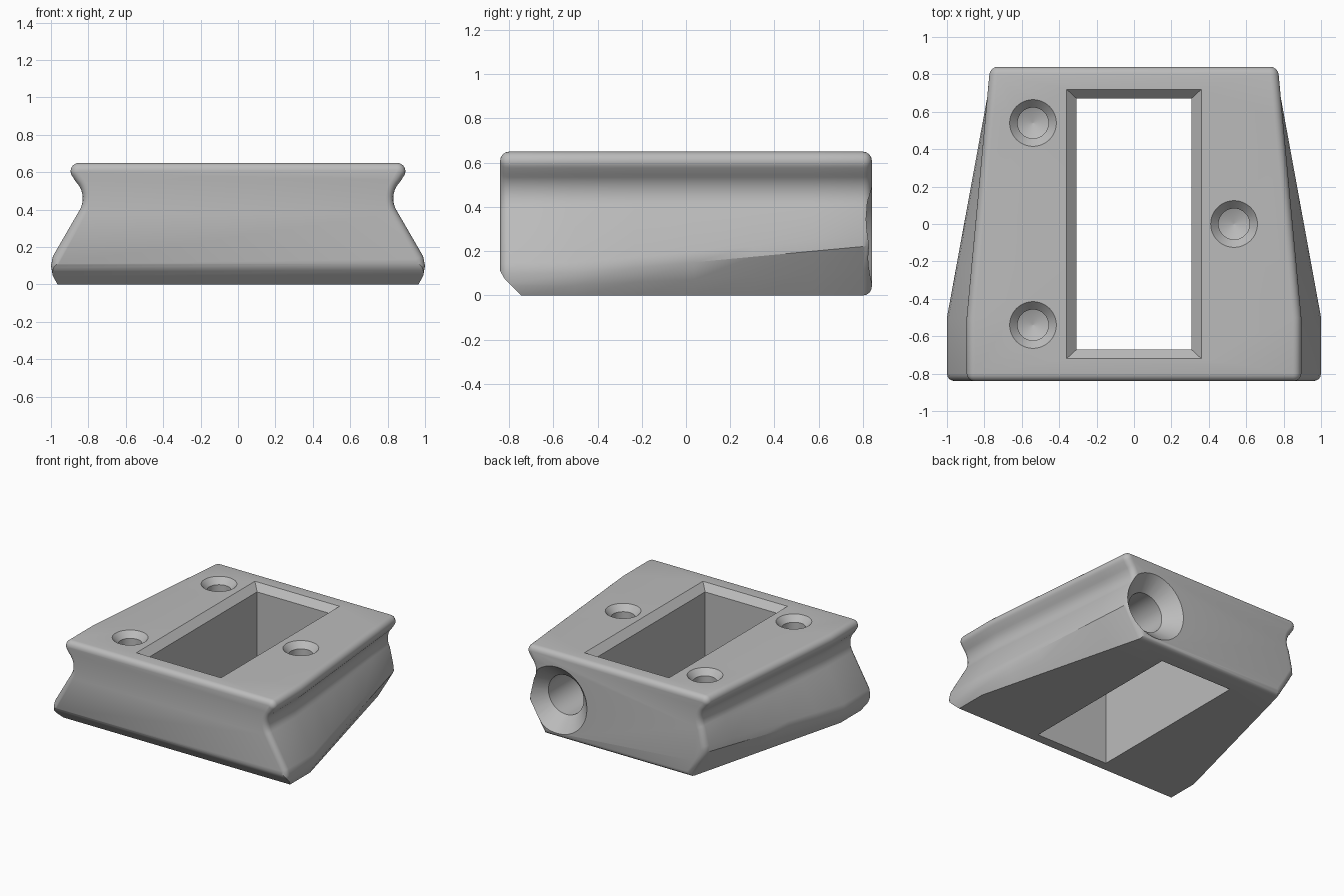
import bpy, bmesh, math
from mathutils import Matrix, Vector

if "Cube" in bpy.data.objects:
    bpy.data.objects.remove(bpy.data.objects["Cube"])

grey = bpy.data.materials.new("plain_grey")
grey.use_nodes = True
COLOUR = (0.5, 0.5, 0.5, 1)
grey.diffuse_color = COLOUR
grey.node_tree.nodes["Principled BSDF"].inputs["Base Color"].default_value = COLOUR

HALF = 0.84      # half length in y
BEND = -0.5      # where the taper begins
ROUND = 0.04     # rounding of the end edges


def to_object(name, bm):
    bmesh.ops.recalc_face_normals(bm, faces=bm.faces)
    mesh = bpy.data.meshes.new(name)
    bm.to_mesh(mesh)
    bm.free()
    mesh.materials.append(grey)
    obj = bpy.data.objects.new(name, mesh)
    bpy.context.collection.objects.link(obj)
    return obj


def skin(name, rings):
    """Closed solid through a row of equal rings."""
    bm = bmesh.new()
    loops = [[bm.verts.new(p) for p in ring] for ring in rings]
    count = len(loops[0])
    for a, b in zip(loops, loops[1:]):
        for i in range(count):
            j = (i + 1) % count
            bm.faces.new((a[i], a[j], b[j], b[i]))
    bm.faces.new(loops[0])
    bm.faces.new(loops[-1])
    return bm


def arc(cx, cz, r, start, end, steps):
    angles = [math.radians(start + (end - start) * i / steps) for i in range(steps + 1)]
    return [Vector((cx + r * math.cos(a), cz + r * math.sin(a))) for a in angles]


# Side profile: flared foot, concave finger groove, rounded lip
foot_front = [Vector(p) for p in ((0.965, 0), (0.99, 0.045), (1, 0.1), (0.99, 0.15))]
foot_back = [Vector(p) for p in ((0.62, 0), (0.69, 0.115), (0.755, 0.225), (0.75, 0.27))]
upper = arc(0.955, 0.46, 0.125, 211, 135, 9) + arc(0.85, 0.605, 0.045, -40, 90, 8)


def section(y, inset=0):
    t = max(0, (y - BEND) / (HALF - BEND))
    half = [a.lerp(b, t) for a, b in zip(foot_front, foot_back)]
    half += [p - Vector((0.125 * t, 0)) for p in upper]
    loop = half + [Vector((-p.x, p.y)) for p in reversed(half)]
    ring = []
    for i, p in enumerate(loop):
        d1 = (p - loop[i - 1]).normalized()
        d2 = (loop[(i + 1) % len(loop)] - p).normalized()
        n1, n2 = Vector((-d1.y, d1.x)), Vector((-d2.y, d2.x))
        q = p + (n1 + n2) * inset / (1 + n1.dot(n2))
        ring.append((q.x, y, q.y))
    return ring


# Body lofted along y with rounded ends
ends = [(ROUND * (1 - math.sin(a)), ROUND * (1 - math.cos(a)))
        for a in (math.pi / 2 * i / 4 for i in range(5))]
rings = [section(-HALF + dy, inset) for dy, inset in reversed(ends)]
rings += [section(BEND + (HALF - BEND) * k / 5) for k in range(5)]
rings += [section(HALF - dy, inset) for dy, inset in ends]
bm = skin("body", rings)

# Chamfer along the lower front edge
chamfer = [(-HALF, 0.11), (-0.82, 0.075), (-0.745, 0)]
for (y1, z1), (y2, z2) in zip(chamfer, chamfer[1:]):
    cut = bmesh.ops.bisect_plane(
        bm, geom=bm.verts[:] + bm.edges[:] + bm.faces[:], dist=1e-5,
        plane_co=(0, y1, z1), plane_no=(0, z2 - z1, y1 - y2), clear_outer=True)
    bmesh.ops.holes_fill(bm, edges=[e for e in bm.edges if e.is_boundary], sides=0)
body = to_object("body", bm)


def drill(name, profile, matrix, sides=48):
    """Turned cutter: (radius, depth) pairs, depth along local -z."""
    turned = [[(r * math.cos(2 * math.pi * i / sides), r * math.sin(2 * math.pi * i / sides), -d)
               for i in range(sides)] for r, d in profile]
    tool = skin(name, turned)
    tool.transform(matrix)
    return to_object(name, tool)


def rectangle(hx, hy, z):
    return [(-hx, -hy, z), (hx, -hy, z), (hx, hy, z), (-hx, hy, z)]


TOP = 0.65
cutters = []
# Rectangular through pocket with chamfered rim
cutters.append(to_object("pocket_cutter", skin("pocket_cutter", [
    rectangle(0.36, 0.72, TOP + 0.1), rectangle(0.36, 0.72, TOP),
    rectangle(0.308, 0.672, TOP - 0.05), rectangle(0.308, 0.672, -0.1)])))

# Countersunk screw holes with drill-point bottoms
screw = [(0.125, -0.05), (0.125, 0), (0.083, 0.045), (0.083, 0.2), (0.002, 0.235)]
for x, y in ((-0.54, 0.54), (-0.54, -0.54), (0.535, 0)):
    cutters.append(drill("screw_hole_cutter", screw, Matrix.Translation((x, y, TOP))))

# Large countersunk bore in the back
bore = [(0.255, -0.05), (0.255, 0), (0.15, 0.11), (0.15, 0.55)]
cutters.append(drill("back_bore_cutter", bore,
                     Matrix.Translation((0.51, HALF, 0.29)) @ Matrix.Rotation(-math.pi / 2, 4, "X")))

bpy.ops.object.select_all(action="DESELECT")
bpy.context.view_layer.objects.active = body
body.select_set(True)
for cutter in cutters:
    cutter.hide_render = True
    mod = body.modifiers.new("cut", "BOOLEAN")
    mod.operation = "DIFFERENCE"
    mod.solver = "EXACT"
    mod.object = cutter
    bpy.ops.object.modifier_apply(modifier=mod.name)
    bpy.data.objects.remove(cutter)

bpy.ops.object.shade_smooth_by_angle(angle=math.radians(30))
